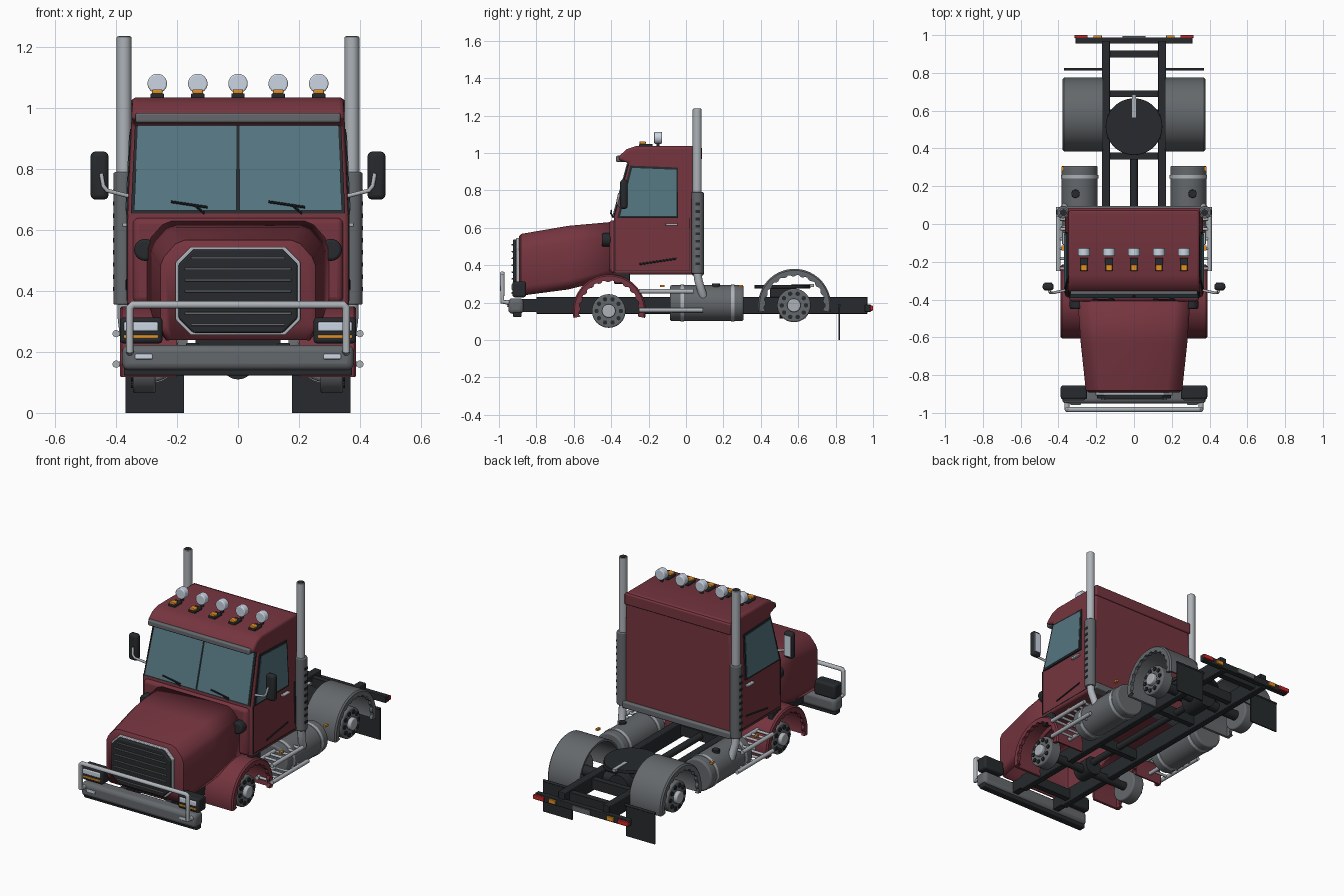
import bpy, bmesh
from math import sin, cos, pi, radians
from mathutils import Vector, Matrix

if "Cube" in bpy.data.objects:
    bpy.data.objects.remove(bpy.data.objects["Cube"])


def mat(name, r, g, b):
    m = bpy.data.materials.new(name)
    m.diffuse_color = (r, g, b, 1)
    m.use_nodes = True
    m.node_tree.nodes["Principled BSDF"].inputs["Base Color"].default_value = m.diffuse_color
    return m


RED = mat("maroon_paint", 0.18, 0.035, 0.05)
DARK = mat("black_plastic", 0.02, 0.023, 0.026)
GLASS = mat("tinted_glass", 0.09, 0.18, 0.22)
STEEL = mat("dark_steel", 0.13, 0.14, 0.15)
CHROME = mat("chrome", 0.42, 0.45, 0.48)
LENS = mat("lamp_lens", 0.6, 0.66, 0.76)
AMBER = mat("amber_lens", 0.75, 0.28, 0.02)
TAIL = mat("red_lens", 0.6, 0.02, 0.02)


def finish(name, bm, m, bevel=0, mirror=False):
    bmesh.ops.recalc_face_normals(bm, faces=bm.faces[:])
    me = bpy.data.meshes.new(name)
    bm.to_mesh(me)
    bm.free()
    ob = bpy.data.objects.new(name, me)
    bpy.context.collection.objects.link(ob)
    me.materials.append(m)
    bpy.ops.object.select_all(action='DESELECT')
    ob.select_set(True)
    bpy.context.view_layer.objects.active = ob
    bpy.ops.object.shade_smooth_by_angle(angle=radians(35))
    if bevel:
        b = ob.modifiers.new("bevel", 'BEVEL')
        b.width, b.segments, b.limit_method = bevel, 3, 'ANGLE'
    if mirror:
        ob.modifiers.new("mirror", 'MIRROR').use_clip = False
    return ob


def boxes(name, items, m, bevel=0, mirror=False):
    """items: (x0, x1, y0, y1, z0, z1)"""
    bm = bmesh.new()
    for x0, x1, y0, y1, z0, z1 in items:
        M = Matrix.Translation(((x0 + x1) / 2, (y0 + y1) / 2, (z0 + z1) / 2)) @ Matrix.Diagonal((x1 - x0, y1 - y0, z1 - z0, 1))
        bmesh.ops.create_cube(bm, size=1, matrix=M)
    return finish(name, bm, m, bevel, mirror)


def rods(name, items, m, bevel=0, mirror=False, seg=32):
    """items: (start, end, radius)"""
    bm = bmesh.new()
    for a, b, r in items:
        a, b = Vector(a), Vector(b)
        R = (b - a).to_track_quat('Z', 'Y').to_matrix().to_4x4()
        bmesh.ops.create_cone(bm, cap_ends=True, segments=seg, radius1=r, radius2=r,
                              depth=(b - a).length, matrix=Matrix.Translation((a + b) / 2) @ R)
    return finish(name, bm, m, bevel, mirror)


def tube(name, pts, r, m, mirror=False):
    cu = bpy.data.curves.new(name, 'CURVE')
    cu.dimensions, cu.bevel_depth, cu.bevel_resolution, cu.use_fill_caps = '3D', r, 4, True
    sp = cu.splines.new('POLY')
    sp.points.add(len(pts) - 1)
    for p, q in zip(sp.points, pts):
        p.co = (*q, 1)
    tmp = bpy.data.objects.new("tmp", cu)
    bpy.context.collection.objects.link(tmp)
    me = bpy.data.meshes.new_from_object(tmp.evaluated_get(bpy.context.evaluated_depsgraph_get()))
    bm = bmesh.new()
    bm.from_mesh(me)
    bpy.data.objects.remove(tmp)
    return finish(name, bm, m, 0, mirror)


def taper(z):
    return 1 - 0.05 * max(0, z - 0.65) / 0.38


def prism(name, pts, lo, hi, m, axis='x', bevel=0, mirror=False):
    """axis x: pts are (y, z), narrowed with the cab sides; axis y: pts are (x, z)"""
    bm = bmesh.new()
    rows = [[bm.verts.new((t * taper(b), a, b) if axis == 'x' else (a, t, b)) for a, b in pts] for t in (lo, hi)]
    bm.faces.new(rows[0])
    bm.faces.new(rows[1])
    for i in range(len(pts)):
        j = (i + 1) % len(pts)
        bm.faces.new((rows[0][i], rows[0][j], rows[1][j], rows[1][i]))
    return finish(name, bm, m, bevel, mirror)


def octagon(w, z0, z1, c):
    h = [(w - c, z0), (w, z0 + c), (w, z1 - c), (w - c, z1)]
    return h + [(-x, z) for x, z in reversed(h)]


def arch(name, cy, cz, R, x0, x1, m):
    """wheel arch shell with a deeper, notched outer lip"""
    bm, n, rows = bmesh.new(), 48, []
    for i in range(n + 1):
        a = radians(-11 + 202 * i / n)
        lip = R - 0.04 + 0.008 * ((i // 2) % 2)
        prof = [(x0, R), (x1 - 0.008, R), (x1, R - 0.008), (x1, lip), (x1 - 0.02, lip),
                (x1 - 0.02, R - 0.012), (x0, R - 0.012)]
        rows.append([bm.verts.new((x, cy + r * cos(a), cz + r * sin(a))) for x, r in prof])
    k = len(rows[0])
    for p, q in zip(rows, rows[1:]):
        for j in range(k):
            bm.faces.new((p[j], p[(j + 1) % k], q[(j + 1) % k], q[j]))
    bm.faces.new(rows[0])
    bm.faces.new(rows[-1])
    return finish(name, bm, m, 0, True)


# Chassis
boxes("frame_rails", [(0.128, 0.17, -0.8, 0.97, 0.14, 0.23)], DARK, 0.004, True)
boxes("crossmembers", [(-0.14, 0.14, y - 0.018, y + 0.018, 0.155, 0.215) for y in (-0.74, -0.15, 0.36, 0.69, 0.9)], DARK)
rods("driveshaft", [((0, -0.4, 0.185), (0, 0.56, 0.185), 0.02)], DARK)
rods("axles", [((-0.33, -0.41, 0.15), (0.33, -0.41, 0.15), 0.025), ((-0.33, 0.575, 0.18), (0.33, 0.575, 0.18), 0.03),
               ((0, -0.47, 0.165), (0, -0.36, 0.165), 0.055), ((0, 0.5, 0.18), (0, 0.64, 0.18), 0.065)], DARK)
boxes("rear_beam", [(-0.31, 0.31, 0.955, 0.988, 0.15, 0.19)], DARK, 0.004)
boxes("tail_lamps", [(0.245, 0.315, 0.985, 1.0, 0.158, 0.183)], TAIL, 0.003, True)
boxes("rear_markers", [(0.17, 0.215, 0.985, 0.998, 0.158, 0.183)], AMBER, 0.003, True)
boxes("rear_plate", [(-0.06, 0.06, 0.985, 0.995, 0.155, 0.185)], STEEL)
boxes("mud_flaps", [(0.178, 0.37, 0.816, 0.824, 0.0, 0.19)], DARK, 0, True)
rods("flap_hangers", [((0.15, 0.82, 0.185), (0.37, 0.82, 0.185), 0.007)], DARK, 0, True, 12)

# Coupling plate
rods("coupling_plate", [((0, 0.515, 0.275), (0, 0.515, 0.295), 0.15)], DARK, 0.004, seg=48)
boxes("coupling_base", [(-0.14, 0.14, 0.45, 0.58, 0.22, 0.276)], DARK)
boxes("coupling_slot", [(-0.011, 0.011, 0.565, 0.685, 0.283, 0.299)], CHROME)

# Wheel arches and hubs
arch("front_fender", -0.41, 0.155, 0.195, 0.2, 0.388, RED)
arch("rear_fender", 0.58, 0.185, 0.195, 0.165, 0.378, STEEL)
for label, y, z in (("front", -0.413, 0.155), ("rear", 0.577, 0.185)):
    rods(label + "_rim", [((0.27, y, z), (0.345, y, z), 0.09)], STEEL, 0.008, True, 40)
    rods(label + "_hub", [((0.33, y, z), (0.368, y, z), 0.036)], CHROME, 0.006, True)
    rods(label + "_lugs", [((0.34, y + 0.065 * cos(a), z + 0.065 * sin(a)), (0.352, y + 0.065 * cos(a), z + 0.065 * sin(a)), 0.012)
                           for a in [i * pi / 5 for i in range(10)]], DARK, 0, True, 10)

# Fuel tanks and side steps
rods("fuel_tank", [((0.288, -0.085, 0.197), (0.288, 0.308, 0.197), 0.096)], STEEL, 0.01, True, 48)
rods("tank_straps", [((0.288, y - 0.01, 0.197), (0.288, y + 0.01, 0.197), 0.099) for y in (-0.02, 0.25)], CHROME, 0, True, 48)
rods("tank_cap", [((0.31, 0.16, 0.28), (0.31, 0.16, 0.302), 0.022)], DARK, 0.003, True)
boxes("tank_markers", [(0.37, 0.385, y, y + 0.025, 0.283, 0.295) for y in (-0.14, 0.28)], AMBER, 0, True)
steps = []
for z, y1 in ((0.26, 0.04), (0.16, 0.09)):
    steps += [((x, -0.25, z), (x, y1, z), 0.012) for x in (0.3, 0.4)]
    steps += [((0.3, -0.235 + 0.052 * i, z), (0.4, -0.235 + 0.052 * i, z), 0.008) for i in range(6)]
rods("side_steps", steps, CHROME, 0, True, 14)

# Cab body
prism("cab_body", [(0.075, 0.35), (-0.385, 0.35), (-0.385, 0.655), (-0.305, 0.945), (-0.365, 0.965), (-0.355, 0.985),
                   (-0.318, 1.02), (-0.27, 1.036), (0.075, 1.036)], -0.365, 0.365, RED, bevel=0.014)
boxes("cab_cowl", [(-0.345, 0.345, -0.41, -0.37, 0.36, 0.64)], RED, 0.02)
boxes("cab_sill", [(-0.36, 0.36, 0.03, 0.095, 0.345, 0.385)], STEEL, 0.008)
boxes("roof_rear_trim", [(-0.35, 0.35, 0.06, 0.085, 0.965, 1.03)], RED, 0.006)
boxes("side_box", [(0.33, 0.362, -0.384, -0.3, 0.3, 0.36)], DARK, 0.005, True)
boxes("sun_visor", [(-0.337, 0.337, -0.375, -0.32, 0.952, 0.985)], STEEL, 0.008)

# Windows
prism("windshield_seal", [(-0.39, 0.655), (-0.31, 0.95), (-0.29, 0.95), (-0.37, 0.655)], -0.352, 0.352, DARK)
prism("windshield", [(-0.393, 0.665), (-0.316, 0.943), (-0.296, 0.943), (-0.373, 0.665)], 0.005, 0.342, GLASS, mirror=True)
prism("side_window_seal", [(-0.368, 0.652), (-0.298, 0.932), (-0.042, 0.922), (-0.042, 0.652)], 0.35, 0.368, DARK, mirror=True)
prism("side_window", [(-0.352, 0.663), (-0.288, 0.92), (-0.052, 0.91), (-0.052, 0.663)], 0.35, 0.3705, GLASS, mirror=True)
for s in (-1, 1):
    c = 0.16 * s
    rods("wiper", [((c - 0.06, -0.399, 0.693), (c + 0.06, -0.402, 0.675), 0.004),
                   ((c + 0.02, -0.402, 0.68), (c + 0.05, -0.39, 0.655), 0.004)], DARK, seg=8)

# Door details
boxes("door_seams", [(0.36, 0.3665, y - 0.002, y + 0.002, 0.37, 0.652) for y in (-0.375, 0.02)] +
      [(0.36, 0.3665, -0.375, 0.02, 0.368, 0.372)], DARK, 0, True)
boxes("door_handle", [(0.36, 0.38, -0.11, -0.045, 0.611, 0.624)], CHROME, 0.004, True)
rods("door_crease", [((0.364, -0.25, 0.405), (0.364, -0.05, 0.435), 0.005)], DARK, 0, True, 8)

# Hood shell, lofted from cross-sections
bm = bmesh.new()
rows = []
for y, w, zt, zb in ((-0.892, 0.238, 0.555, 0.24), (-0.882, 0.255, 0.567, 0.237), (-0.63, 0.282, 0.61, 0.27), (-0.385, 0.3, 0.632, 0.33)):
    half = [(w - 0.02, zb), (w, zb + 0.05), (w, zt - 0.085), (w - 0.012, zt - 0.055), (w - 0.05, zt - 0.012), (w - 0.08, zt)]
    rows.append([bm.verts.new((x, y, z)) for x, z in half + [(-x, z) for x, z in reversed(half)]])
for p, q in zip(rows, rows[1:]):
    for j in range(len(p) - 1):
        bm.faces.new((p[j], p[j + 1], q[j + 1], q[j]))
bm.faces.new(rows[0])
hood = finish("hood", bm, RED)
sol = hood.modifiers.new("thickness", 'SOLIDIFY')
sol.thickness = 0.012

# Grille and air intakes
prism("grille_surround", octagon(0.205, 0.255, 0.545, 0.05), -0.908, -0.885, CHROME, 'y', 0.004)
prism("grille", octagon(0.195, 0.263, 0.537, 0.048), -0.925, -0.9, DARK, 'y', 0.006)
boxes("grille_slats", [(-w, w, -0.932, -0.92, z - 0.004, z + 0.004) for z, w in
                       [(0.29 + 0.0365 * i, 0.155 if i in (0, 6) else 0.175) for i in range(7)]], STEEL, 0.002)
rods("air_intake", [((0.305, -0.45, 0.535), (0.305, -0.4, 0.535), 0.036)], DARK, 0.01, True)

# Bumper, lamps and guard bar
boxes("bumper", [(-0.38, 0.38, -0.95, -0.868, 0.14, 0.223)], STEEL, 0.022)
boxes("bumper_lip", [(-0.375, 0.375, -0.925, -0.88, 0.122, 0.15)], DARK, 0.006)
boxes("bumper_mounts", [(0.13, 0.17, -0.88, -0.79, 0.15, 0.22)], DARK, 0, True)
boxes("fog_lamp", [(0.28, 0.338, -0.957, -0.94, 0.176, 0.193)], LENS, 0.004, True)
boxes("headlamp_housing", [(0.248, 0.388, -0.928, -0.855, 0.228, 0.313)], DARK, 0.012, True)
boxes("headlamp_lens", [(0.262, 0.375, -0.934, -0.92, 0.268, 0.298)], LENS, 0.005, True)
boxes("turn_signal", [(0.262, 0.375, -0.933, -0.92, 0.245, 0.256)], AMBER, 0.003, True)
tube("guard_bar", [(-0.355, -0.945, 0.2), (-0.355, -0.982, 0.205), (-0.355, -0.982, 0.345), (-0.345, -0.982, 0.355),
                   (0.345, -0.982, 0.355), (0.355, -0.982, 0.345), (0.355, -0.982, 0.205), (0.355, -0.945, 0.2)], 0.013, CHROME)

# Exhaust stacks
rods("exhaust_stack", [((0.374, 0.06, 0.36), (0.374, 0.06, 1.235), 0.024)], CHROME, 0.003, True)
rods("stack_mouth", [((0.374, 0.06, 1.2), (0.374, 0.06, 1.237), 0.019)], DARK, 0, True)
rods("heat_shield", [((0.376, 0.062, 0.355), (0.376, 0.062, 0.79), 0.033)], STEEL, 0.005, True)
boxes("shield_slots", [(0.385, 0.411, 0.05, 0.074, 0.4 + 0.04 * i, 0.414 + 0.04 * i) for i in range(9)], DARK, 0, True)
tube("exhaust_elbow", [(0.374, 0.06, 0.37), (0.374, 0.066, 0.32), (0.365, 0.09, 0.24), (0.34, 0.105, 0.2), (0.28, 0.11, 0.19)], 0.022, CHROME, True)

# Roof lamps
for x in (-0.265, -0.132, 0, 0.132, 0.265):
    boxes("marker_base", [(x - 0.022, x + 0.022, -0.25, -0.18, 1.033, 1.049)], DARK, 0.004)
    boxes("marker_lens", [(x - 0.017, x + 0.017, -0.248, -0.215, 1.047, 1.062)], AMBER, 0.004)
    rods("roof_lamp", [((x, -0.17, 1.081), (x, -0.128, 1.081), 0.032)], LENS, 0.005)
    rods("roof_lamp_post", [((x, -0.15, 1.03), (x, -0.15, 1.06), 0.009)], DARK, seg=12)

# Mirrors
boxes("mirror", [(0.425, 0.484, -0.352, -0.312, 0.7, 0.858)], DARK, 0.016, True)
boxes("mirror_glass", [(0.434, 0.475, -0.314, -0.309, 0.72, 0.84)], LENS, 0, True)
tube("mirror_arm", [(0.449, -0.356, 0.785), (0.442, -0.365, 0.745), (0.43, -0.365, 0.73), (0.36, -0.35, 0.712)], 0.007, CHROME, True)
